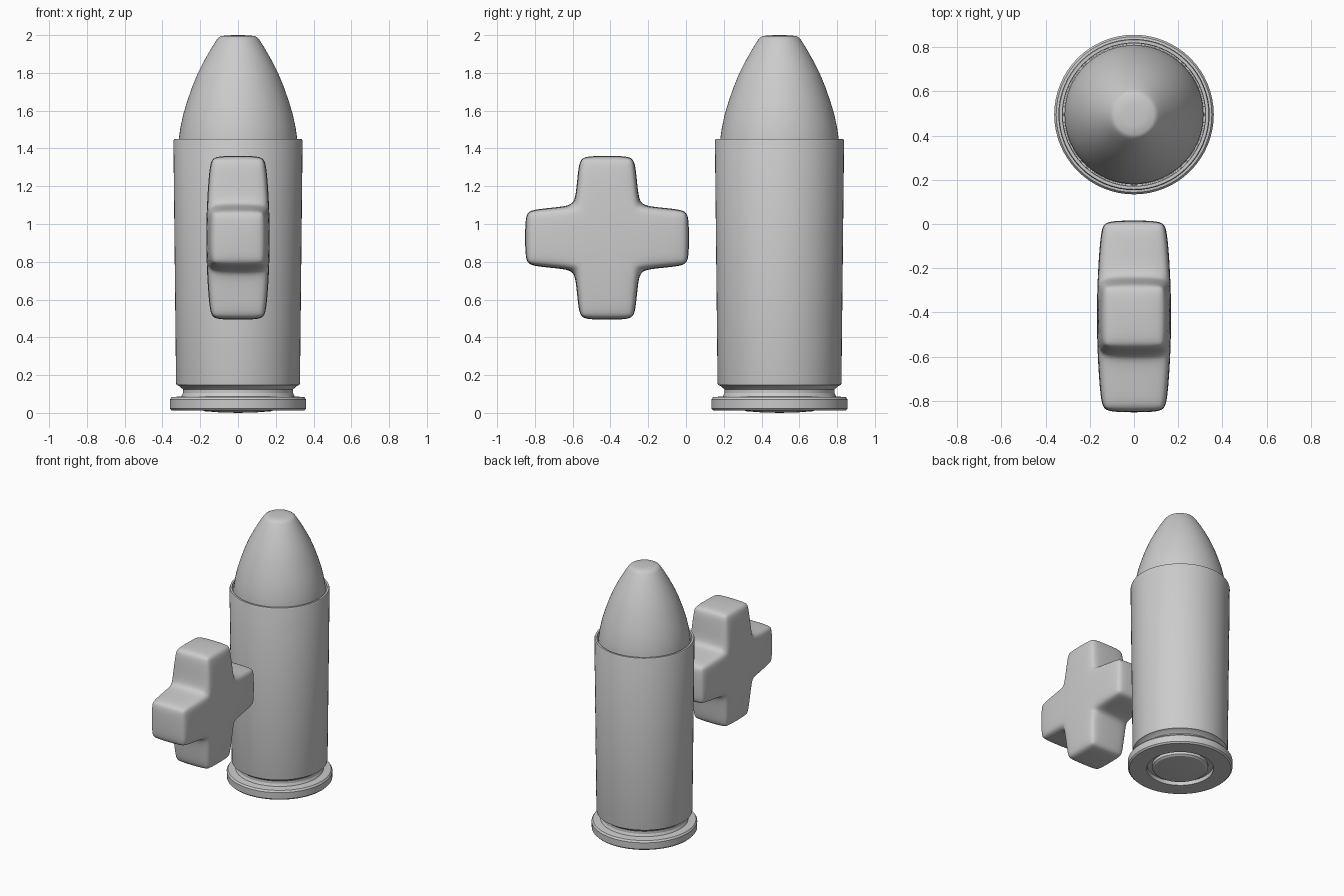
import bpy, bmesh, math
from mathutils import Vector

if "Cube" in bpy.data.objects:
    bpy.data.objects.remove(bpy.data.objects["Cube"])


def make_object(name, bm, angle):
    bmesh.ops.recalc_face_normals(bm, faces=bm.faces[:])
    mesh = bpy.data.meshes.new(name)
    bm.to_mesh(mesh)
    bm.free()
    ob = bpy.data.objects.new(name, mesh)
    bpy.context.collection.objects.link(ob)
    bpy.ops.object.select_all(action='DESELECT')
    ob.select_set(True)
    bpy.context.view_layer.objects.active = ob
    bpy.ops.object.shade_smooth_by_angle(angle=math.radians(angle))
    return ob


def lathe(name, profile, y, steps=64, angle=25):
    bm = bmesh.new()
    verts = [bm.verts.new((r, 0, z)) for r, z in profile]
    edges = [bm.edges.new(p) for p in zip(verts, verts[1:])]
    bmesh.ops.spin(bm, geom=verts + edges, cent=(0, 0, 0), axis=(0, 0, 1),
                   angle=math.tau, steps=steps)
    bmesh.ops.remove_doubles(bm, verts=bm.verts[:], dist=1e-4)
    ob = make_object(name, bm, angle)
    ob.location.y = y
    return ob


CASE_Y = 0.495

# Cartridge case: primer pocket, rim, extractor groove, wall and open mouth
lathe("cartridge_case", [
    (0.0, 0.04), (0.228, 0.04), (0.23, 0.012), (0.35, 0.012), (0.36, 0.022),
    (0.361, 0.07), (0.352, 0.083), (0.30, 0.088), (0.292, 0.105),
    (0.292, 0.125), (0.312, 0.143), (0.326, 0.148), (0.328, 0.158),
    (0.342, 1.44), (0.338, 1.45), (0.324, 1.45), (0.322, 1.36), (0.0, 1.36)],
    CASE_Y)

# Slightly domed primer in the base
lathe("primer", [(0.0, 0.0), (0.1, 0.003), (0.18, 0.009), (0.192, 0.018),
                 (0.192, 0.045)], CASE_Y)

# Bullet with a curved nose and flattened tip
lathe("bullet", [
    (0.0, 1.36), (0.316, 1.36), (0.3135, 1.45), (0.305, 1.51), (0.29, 1.58),
    (0.269, 1.65), (0.243, 1.725), (0.212, 1.80), (0.176, 1.87),
    (0.139, 1.935), (0.113, 1.975), (0.102, 1.988), (0.09, 1.995),
    (0.05, 1.999), (0.0, 2.0)], CASE_Y, angle=40)

# Rounded cross: a cube with four tapered arms pulled out in the YZ plane
bm = bmesh.new()
bmesh.ops.create_cube(bm, size=0.338)
for axis in ((0, 1, 0), (0, -1, 0), (0, 0, 1), (0, 0, -1)):
    d = Vector(axis)
    face = max(bm.faces, key=lambda f: f.normal.dot(d) * 10
               + f.calc_center_median().dot(d))
    out = bmesh.ops.extrude_face_region(bm, geom=[face])["geom"]
    bmesh.ops.delete(bm, geom=[face], context='FACES_ONLY')
    for v in (g for g in out if isinstance(g, bmesh.types.BMVert)):
        along = v.co.dot(d)
        v.co = (v.co - d * along) * 0.88 + d * 0.435
    bm.normal_update()
cross = make_object("rounded_cross", bm, 180)
cross.location = (0, -0.418, 0.927)
bevel = cross.modifiers.new("bevel", 'BEVEL')
bevel.width = 0.05
bevel.segments = 2
bevel.limit_method = 'ANGLE'
bevel.angle_limit = math.radians(30)
sub = cross.modifiers.new("smooth", 'SUBSURF')
sub.levels = sub.render_levels = 2
